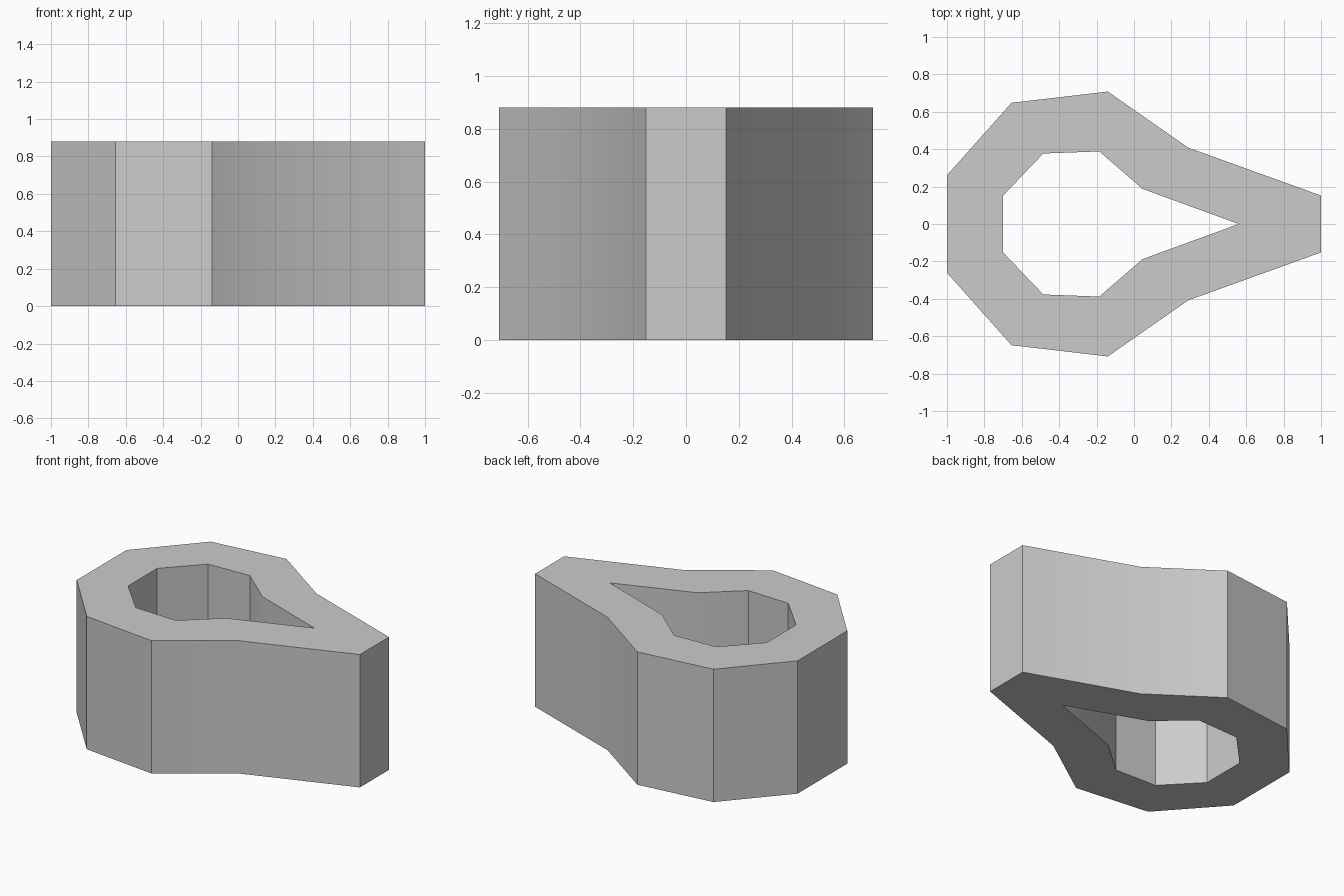
import bpy
import bmesh
import math

HEIGHT = 0.88

cube = bpy.data.objects.get("Cube")
if cube:
    bpy.data.objects.remove(cube, do_unlink=True)

# Half outlines of the ring, from the blunt end to the pointed end
outer_half = [(-1, 0.26), (-0.655, 0.648), (-0.14, 0.708), (0.29, 0.408), (1, 0.152)]
inner_half = [(-0.7, 0.152), (-0.485, 0.377), (-0.185, 0.388), (0.045, 0.188), (0.56, 0)]


def mirrored(half):
    """Close a half outline by reflecting it across the x axis."""
    return half + [(x, -y) for x, y in reversed(half)]


# Bottom cap: a band of faces between the two outlines
bm = bmesh.new()
outer = [bm.verts.new((x, y, 0)) for x, y in mirrored(outer_half)]
inner = [bm.verts.new((x, y, 0)) for x, y in mirrored(inner_half)]
count = len(outer)
for i in range(count):
    j = (i + 1) % count
    bm.faces.new((outer[i], outer[j], inner[j], inner[i]))
bmesh.ops.remove_doubles(bm, verts=bm.verts[:], dist=0.001)

# Walls and top cap
result = bmesh.ops.extrude_face_region(bm, geom=bm.faces[:], use_keep_orig=True)
top = [v for v in result["geom"] if isinstance(v, bmesh.types.BMVert)]
bmesh.ops.translate(bm, verts=top, vec=(0, 0, HEIGHT))
bmesh.ops.recalc_face_normals(bm, faces=bm.faces[:])

mesh = bpy.data.meshes.new("teardrop_ring")
bm.to_mesh(mesh)
bm.free()
ring = bpy.data.objects.new("teardrop_ring", mesh)
bpy.context.collection.objects.link(ring)

# Plain grey
grey = bpy.data.materials.new("light_grey")
grey.use_nodes = True
colour = (0.6, 0.6, 0.6, 1)
grey.diffuse_color = colour
grey.node_tree.nodes["Principled BSDF"].inputs["Base Color"].default_value = colour
mesh.materials.append(grey)

# Smooth the gentle bends of the flanks, keep the corners sharp
bpy.ops.object.select_all(action="DESELECT")
ring.select_set(True)
bpy.context.view_layer.objects.active = ring
bpy.ops.object.shade_smooth_by_angle(angle=math.radians(30))
